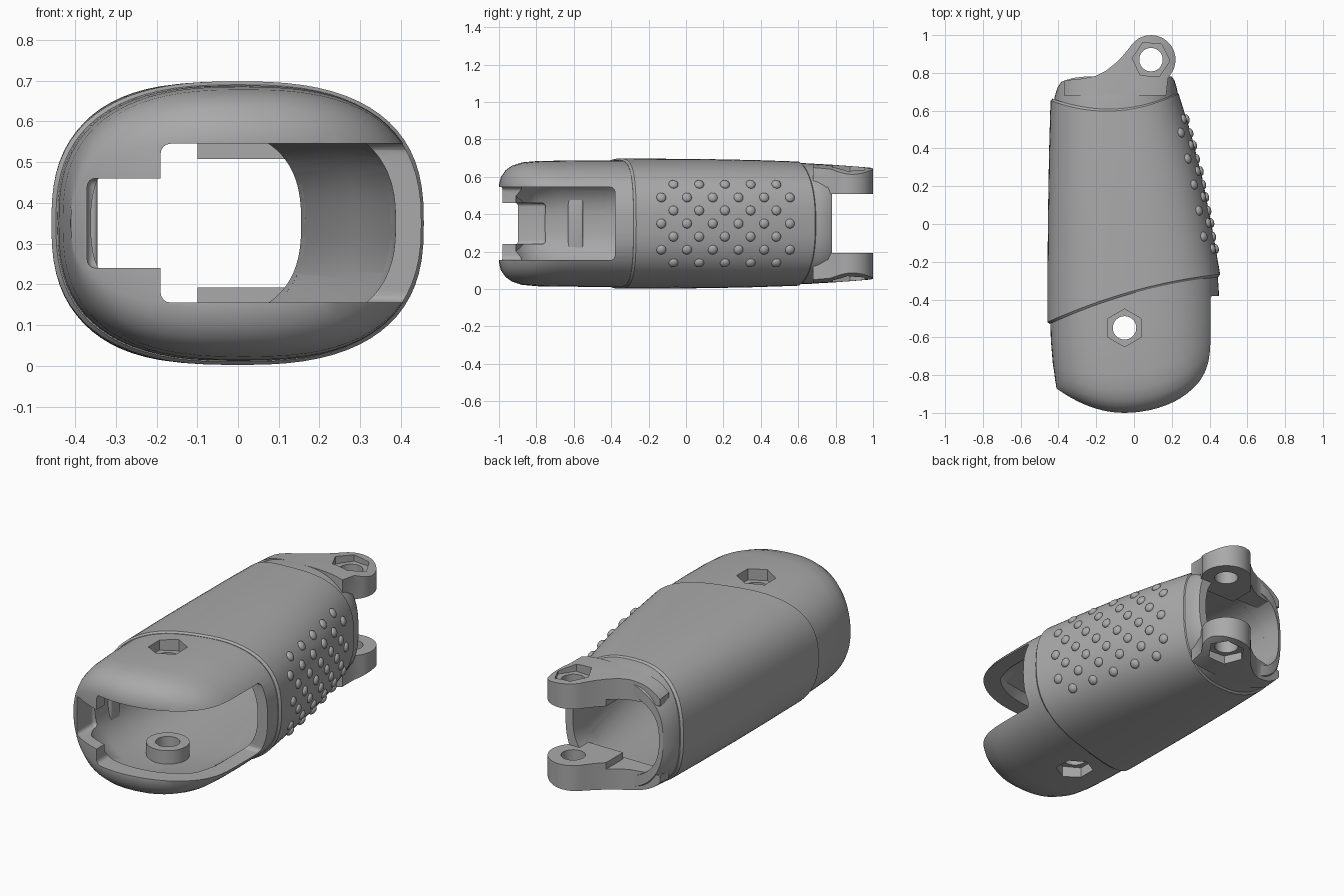
import bpy, bmesh, math
from mathutils import Matrix, Vector

cube = bpy.data.objects.get("Cube")
if cube:
    bpy.data.objects.remove(cube, do_unlink=True)

grey = bpy.data.materials.new("plain_grey")
grey.use_nodes = True
COLOR = (0.4, 0.4, 0.4, 1)
grey.diffuse_color = COLOR
grey.node_tree.nodes["Principled BSDF"].inputs["Base Color"].default_value = COLOR
MID = 0.35  # height of the long axis


def finish(name, bm):
    bmesh.ops.recalc_face_normals(bm, faces=bm.faces)
    mesh = bpy.data.meshes.new(name)
    bm.to_mesh(mesh)
    bm.free()
    mesh.materials.append(grey)
    obj = bpy.data.objects.new(name, mesh)
    bpy.context.collection.objects.link(obj)
    return obj


def loft(name, start, end, rows, n=2.6, count=72):
    """Superellipse rings between two curved ends; row = (t, x_left, x_right, half_height)."""
    bm = bmesh.new()
    rings = []
    for t, xl, xr, h in rows:
        ring = []
        for i in range(count):
            a = math.tau * i / count
            c, s = math.cos(a), math.sin(a)
            x = (xl + xr) / 2 + (xr - xl) / 2 * math.copysign(abs(c) ** (2 / n), c)
            z = MID + h * math.copysign(abs(s) ** (2 / n), s)
            ring.append(bm.verts.new((x, start(x) * (1 - t) + end(x) * t, z)))
        rings.append(ring)
    for a, b in zip(rings, rings[1:]):
        for i in range(count):
            j = (i + 1) % count
            bm.faces.new((a[i], a[j], b[j], b[i]))
    # Close both ends with vertical strips
    for r in (rings[0], rings[-1]):
        for i in range(count // 2):
            quad = [r[i], r[i + 1], r[count - i - 1], r[-i if i else 0]]
            bm.faces.new(list(dict.fromkeys(quad)))
    return finish(name, bm)


def prism(name, outline, z0, z1, bevel=0):
    bm = bmesh.new()
    base = bm.faces.new([bm.verts.new((x, y, z0)) for x, y in outline])
    top = bmesh.ops.extrude_face_region(bm, geom=[base])["geom"]
    bmesh.ops.translate(bm, vec=(0, 0, z1 - z0),
                        verts=[v for v in top if isinstance(v, bmesh.types.BMVert)])
    if bevel:
        bmesh.ops.bevel(bm, geom=bm.edges[:], offset=bevel, segments=4,
                        profile=0.5, affect='EDGES')
    return finish(name, bm)


def circle(x, y, r, sides=40, turn=0.0):
    return [(x + r * math.cos(math.tau * i / sides + turn),
             y + r * math.sin(math.tau * i / sides + turn)) for i in range(sides)]


def box(name, x0, x1, y0, y1, z0, z1, bevel=0):
    return prism(name, [(x0, y0), (x1, y0), (x1, y1), (x0, y1)], z0, z1, bevel)


def boolean(obj, others, op='DIFFERENCE'):
    bpy.context.view_layer.objects.active = obj
    for other in others:
        m = obj.modifiers.new("cut", 'BOOLEAN')
        m.operation, m.solver, m.object = op, 'EXACT', other
        bpy.ops.object.modifier_apply(modifier=m.name)


# Curved end lines as seen in plan
def nose(x):
    d = x + 0.05
    if d < 0:
        return -1 + d * d
    return -0.6 - 0.4 * math.sqrt(max(0, 1 - (d / 0.5) ** 2))


def front_seam(x):
    return -0.365 + 0.278 * x - 0.198 * x * x


def back_seam(x):
    return 0.623 + 0.185 * x + 0.649 * x * x


def neck_end(x):
    return 0.78 - 1.5 * max(0, -0.25 - x) ** 2


# Outer shells
cap = loft("front_cap", nose, lambda x: front_seam(x) + 0.06, [
    (0, -0.41, 0.45, 0.21), (0.015, -0.412, 0.45, 0.25), (0.05, -0.414, 0.45, 0.285),
    (0.1, -0.418, 0.45, 0.31), (0.18, -0.422, 0.45, 0.328), (0.3, -0.43, 0.45, 0.335),
    (0.6, -0.44, 0.45, 0.338), (1, -0.445, 0.44, 0.338)])
sleeve = loft("grip_sleeve", front_seam, back_seam, [
    (0, -0.447, 0.447, 0.34), (0.012, -0.458, 0.456, 0.348), (0.25, -0.458, 0.412, 0.347),
    (0.5, -0.455, 0.362, 0.345), (0.75, -0.45, 0.302, 0.34), (0.988, -0.442, 0.236, 0.332),
    (1, -0.43, 0.226, 0.322)])
neck = loft("rear_neck", lambda x: back_seam(x) - 0.05, neck_end, [
    (0, -0.43, 0.235, 0.325), (0.5, -0.42, 0.228, 0.322), (0.85, -0.405, 0.215, 0.312),
    (1, -0.385, 0.2, 0.3)])

# Hinge ears, trimmed by a rounded envelope
PIVOT, SCREW = (0.09, 0.87), (-0.05, -0.55)
tip = [(PIVOT[0] + 0.13 * math.cos(math.radians(a)), PIVOT[1] + 0.13 * math.sin(math.radians(a)))
       for a in range(-30, 151, 10)]
flare = [(-0.06, 0.89), (-0.1, 0.85), (-0.15, 0.81), (-0.2, 0.785), (-0.27, 0.77), (-0.37, 0.76)]
plan = [(-0.37, 0.68), (0.17, 0.68), (0.18, 0.77)] + tip + flare
inner_plan = [(-0.1, 0.7), (0.15, 0.7), (0.18, 0.77)] + tip + flare[:2]
envelope = loft("ear_envelope", lambda x: 0.6, lambda x: 1.05,
                [(0, -0.43, 0.32, 0.325), (0.4, -0.42, 0.32, 0.315), (1, -0.4, 0.3, 0.295)], 3.2)
ears = []
for side, sign in (("upper", 1), ("lower", -1)):
    zs = sorted((MID + sign * 0.195, MID + sign * 0.4))
    ear = prism(side + "_hinge_ear", plan, *zs)
    pad = prism("pad", inner_plan, *sorted((MID + sign * 0.158, MID + sign * 0.25)))
    boolean(ear, [pad], 'UNION')
    boolean(ear, [envelope], 'INTERSECT')
    bpy.data.objects.remove(pad, do_unlink=True)
    ears.append(ear)

# Screw bosses and the inner rib
bosses = [prism("upper_screw_boss", circle(*SCREW, 0.11), 0.545, 0.66),
          prism("lower_screw_boss", circle(*SCREW, 0.11), 0.04, 0.155)]
box("inner_rib", -0.4, -0.345, -0.63, -0.55, 0.21, 0.49, 0.01)

# Cutters: hollow core, mouth, slot, holes and hexagon recesses
core = loft("core", lambda x: nose(x) + 0.07, lambda x: 1.1, [
    (0, -0.36, 0.385, 0.16), (0.03, -0.36, 0.388, 0.24), (0.08, -0.365, 0.39, 0.268),
    (0.25, -0.37, 0.385, 0.275), (0.5, -0.37, 0.29, 0.265), (0.78, -0.365, 0.155, 0.235),
    (1, -0.365, 0.155, 0.235)])
mouth = box("mouth", -0.19, 0.7, -1.3, -0.38, 0.155, 0.545, 0.025)
slot = box("slot", -0.37, -0.1, -1.3, -0.75, 0.24, 0.46, 0.02)


def bolt_cutters(x, y, turn, depth):
    return [prism("hole", circle(x, y, 0.062), -0.2, 0.9),
            prism("hex", circle(x, y, 0.1, 6, turn), MID + depth, 0.9),
            prism("hex", circle(x, y, 0.1, 6, turn), -0.2, MID - depth)]


screw_cut = bolt_cutters(*SCREW, math.pi / 6, 0.275)
pivot_cut = bolt_cutters(*PIVOT, -0.07, 0.265)

boolean(cap, [core, mouth, slot] + screw_cut)
for boss in bosses:
    boolean(boss, screw_cut)
for ear in ears:
    boolean(ear, pivot_cut)

# Raised grip dots on the side, set along the surface normal
bm = bmesh.new()
for row in range(7):
    odd = row % 2
    for k in range(5 + odd):
        y, z = -0.067 - 0.065 * odd + 0.1375 * k, 0.14 + 0.07 * row
        hit, place, normal, _ = sleeve.ray_cast(Vector((2, y, z)), Vector((-1, 0, 0)))
        if hit:
            pose = (Matrix.Translation(place) @ normal.to_track_quat('Z', 'Y').to_matrix().to_4x4()
                    @ Matrix.Diagonal((0.026, 0.026, 0.016, 1)))
            bmesh.ops.create_uvsphere(bm, u_segments=16, v_segments=10, radius=1, matrix=pose)
finish("grip_dots", bm)

boolean(sleeve, [core])
boolean(neck, [core])
for helper in [core, mouth, slot, envelope] + screw_cut + pivot_cut:
    bpy.data.objects.remove(helper, do_unlink=True)

# Smooth shading with sharp creases
bpy.ops.object.select_all(action='DESELECT')
for obj in bpy.context.scene.objects:
    if obj.type == 'MESH' and grey.name in obj.data.materials:
        obj.select_set(True)
        bpy.context.view_layer.objects.active = obj
bpy.ops.object.shade_smooth_by_angle(angle=math.radians(32))
